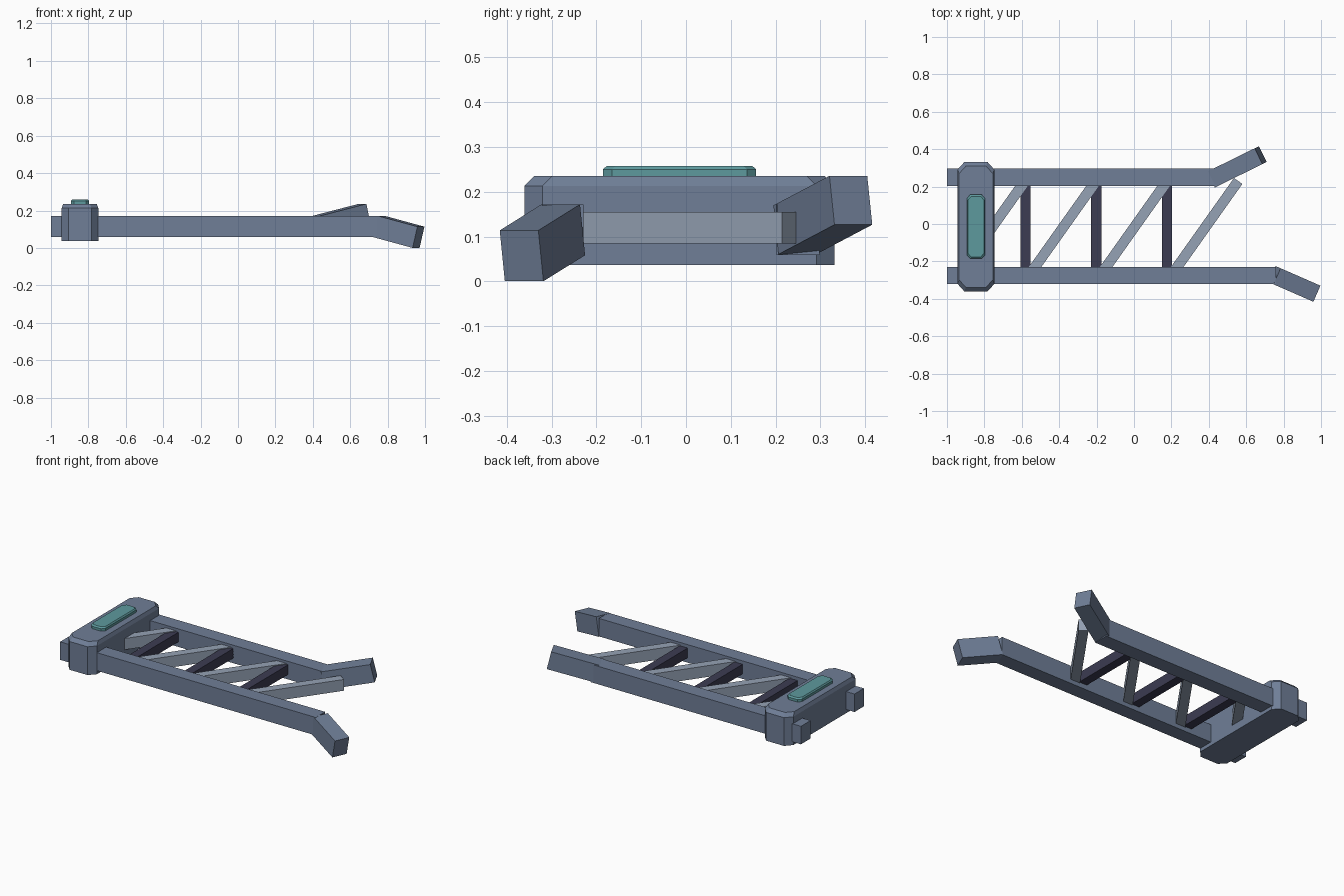
import bpy, bmesh
from math import radians, atan2, hypot, degrees
from mathutils import Matrix, Vector

if "Cube" in bpy.data.objects:
    bpy.data.objects.remove(bpy.data.objects["Cube"])


def material(name, rgb):
    m = bpy.data.materials.new(name)
    m.diffuse_color = (*rgb, 1)
    m.use_nodes = True
    m.node_tree.nodes["Principled BSDF"].inputs["Base Color"].default_value = m.diffuse_color
    return m


SLATE = material("slate", (0.16, 0.21, 0.31))
PALE = material("pale_slate", (0.30, 0.36, 0.46))
DARK = material("dark_violet", (0.045, 0.045, 0.085))
TEAL = material("teal", (0.11, 0.32, 0.34))


def finish(name, bm, mat):
    bmesh.ops.recalc_face_normals(bm, faces=bm.faces)
    me = bpy.data.meshes.new(name)
    bm.to_mesh(me)
    bm.free()
    me.materials.append(mat)
    ob = bpy.data.objects.new(name, me)
    bpy.context.collection.objects.link(ob)
    return ob


def beam(name, a, b, width, height, mat):
    """Square-ended beam from point a to point b, yawed then pitched."""
    a, b = Vector(a), Vector(b)
    d = b - a
    rot = (Matrix.Rotation(atan2(d.y, d.x), 4, 'Z')
           @ Matrix.Rotation(-atan2(d.z, hypot(d.x, d.y)), 4, 'Y'))
    bm = bmesh.new()
    bmesh.ops.create_cube(bm, size=1, matrix=Matrix.Translation((a + b) / 2) @ rot
                          @ Matrix.Diagonal((d.length, width, height, 1)))
    return finish(name, bm, mat)


def chamfered_block(name, center, half, cut, inset, levels, mat):
    """Eight-sided block: straight walls, then a sloped rim to an inset top."""
    bm = bmesh.new()
    rings = []
    for z, k in zip(levels, (0, 0, 1)):
        x, y = half[0] - k * inset[0], half[1] - k * inset[1]
        cx, cy = cut
        pts = [(x, y - cy), (x - cx, y), (cx - x, y), (-x, y - cy),
               (-x, cy - y), (cx - x, -y), (x - cx, -y), (x, cy - y)]
        rings.append([bm.verts.new((center[0] + p, center[1] + q, z)) for p, q in pts])
    for lo, hi in zip(rings, rings[1:]):
        for i in range(8):
            j = (i + 1) % 8
            bm.faces.new((lo[i], lo[j], hi[j], hi[i]))
    bm.faces.new(rings[0])
    bm.faces.new(rings[-1])
    return finish(name, bm, mat)


# Long side rails
beam("back_rail", (-1, 0.25, 0.115), (0.45, 0.25, 0.115), 0.095, 0.112, SLATE)
beam("front_rail", (-1, -0.275, 0.115), (0.76, -0.275, 0.115), 0.092, 0.112, SLATE)

# Bent, broken rail ends
beam("back_rail_bent_end", (0.423, 0.243, 0.115), (0.677, 0.368, 0.181), 0.094, 0.112, SLATE)
beam("front_rail_bent_end", (0.752, -0.274, 0.115), (0.965, -0.367, 0.057), 0.094, 0.117, SLATE)

# Cross rungs and diagonal braces between the rails
for i in range(3):
    x = -0.58 + 0.378 * i
    beam(f"rung_{i + 1}", (x, -0.25, 0.12), (x, 0.22, 0.12), 0.055, 0.06, DARK)
for i in range(4):
    x = -0.927 + 0.38 * i
    beam(f"brace_{i + 1}", (x, -0.255, 0.12), (x + 0.344, 0.23, 0.12), 0.055, 0.07, PALE)

# End collar clamped over both rails, with a lamp panel on top
chamfered_block("end_collar", (-0.845, -0.0145), (0.098, 0.346), (0.036, 0.04),
                (0.008, 0.022), (0.037, 0.213, 0.235), SLATE)
chamfered_block("lamp_panel", (-0.845, -0.0145), (0.049, 0.171), (0.018, 0.02),
                (0.006, 0.009), (0.23, 0.25, 0.258), TEAL)
